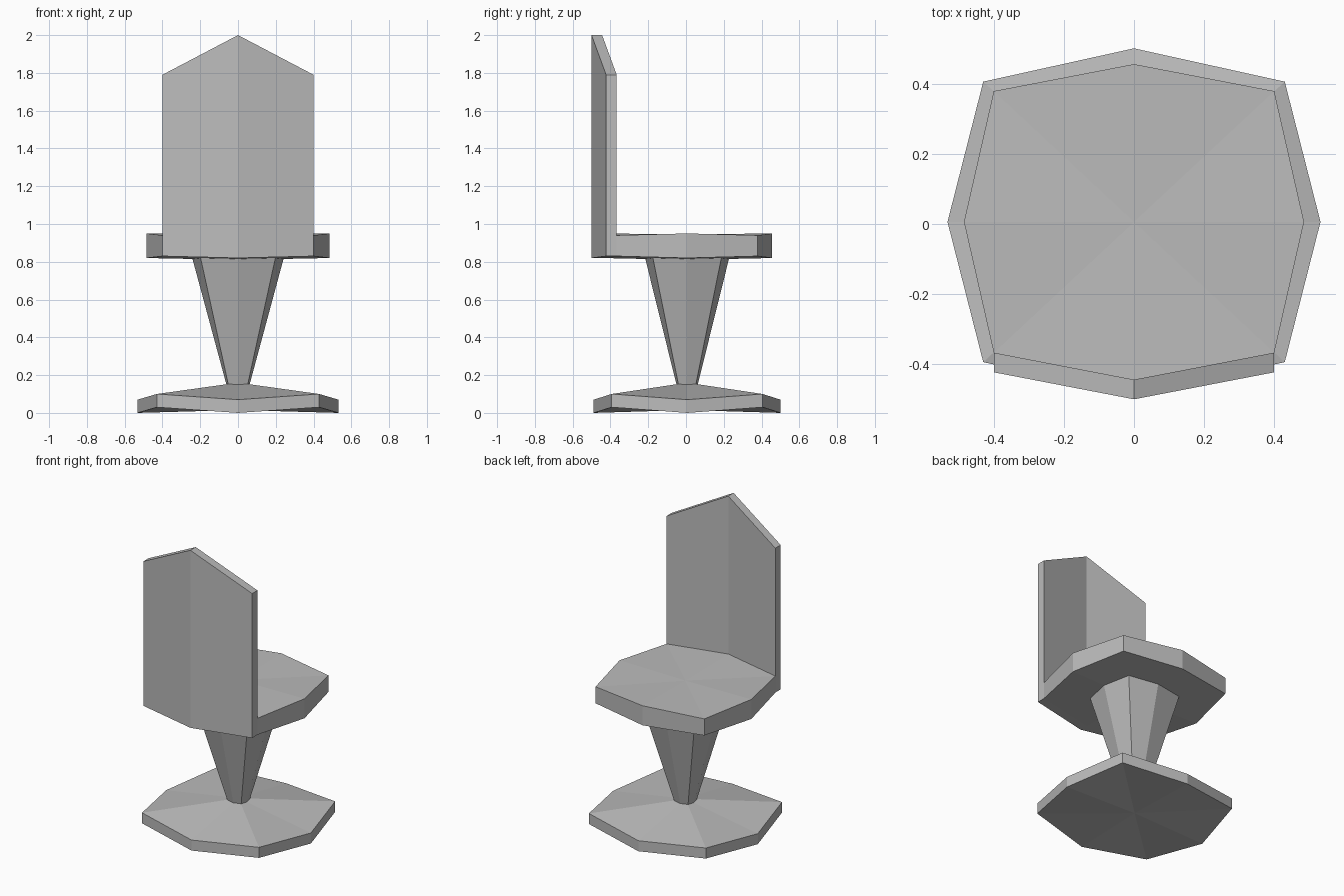
import bpy
import bmesh

cube = bpy.data.objects.get("Cube")
if cube:
    bpy.data.objects.remove(cube)

grey = bpy.data.materials.new("plain grey")
grey.use_nodes = True
colour = (0.5, 0.5, 0.5, 1)
grey.diffuse_color = colour
grey.node_tree.nodes["Principled BSDF"].inputs["Base Color"].default_value = colour

CENTRE_Y = 0.006


def finish(name, bm):
    bmesh.ops.recalc_face_normals(bm, faces=bm.faces)
    mesh = bpy.data.meshes.new(name)
    bm.to_mesh(mesh)
    bm.free()
    mesh.materials.append(grey)
    bpy.context.collection.objects.link(bpy.data.objects.new(name, mesh))


def octagon(bm, tip, corner, tip_z, corner_z):
    """Eight-sided ring whose corners may sit at another height than its tips."""
    (tx, ty), (cx, cy) = tip, corner
    ring = []
    for sx, sy in ((1, 0), (1, 1), (0, 1), (-1, 1), (-1, 0), (-1, -1), (0, -1), (1, -1)):
        diagonal = sx and sy
        x, y, z = (cx, cy, corner_z) if diagonal else (tx, ty, tip_z)
        ring.append(bm.verts.new((sx * x, CENTRE_Y + sy * y, z)))
    return ring


def loft(name, rings, low, high):
    """Join octagon rings and close both ends with fans to a centre point."""
    bm = bmesh.new()
    rings = [octagon(bm, *r) for r in rings]
    for a, b in zip(rings, rings[1:]):
        for i in range(8):
            j = (i + 1) % 8
            bm.faces.new((a[i], a[j], b[j], b[i]))
    for ring, z in ((rings[0], low), (rings[-1], high)):
        hub = bm.verts.new((0, CENTRE_Y, z))
        for i in range(8):
            bm.faces.new((ring[i], ring[(i + 1) % 8], hub))
    finish(name, bm)


# Foot: faceted disc rising to the stem
foot = ((0.532, 0.495), (0.43, 0.4))
loft("foot", [(*foot, 0.0, 0.03), (*foot, 0.07, 0.1)], 0.015, 0.16)

# Stem: tapered, widening towards the seat
loft("stem", [((0.06, 0.055), (0.05, 0.045), 0.145, 0.145),
              ((0.245, 0.225), (0.2, 0.183), 0.83, 0.83)], 0.145, 0.83)

# Seat: thick octagonal slab
seat = ((0.485, 0.45), (0.4, 0.373))
loft("seat", [(*seat, 0.82, 0.83), (*seat, 0.95, 0.94)], 0.81, 0.945)

# Backrest: folded panel with a peaked top, given thickness
bm = bmesh.new()
columns = [[bm.verts.new((x, y, z)) for z in heights] for x, y, heights in (
    (-0.4, -0.423, (0.83, 1.79)), (0, -0.5, (0.82, 2)), (0.4, -0.423, (0.83, 1.79)))]
for a, b in zip(columns, columns[1:]):
    bm.faces.new((a[0], b[0], b[1], a[1]))
extruded = bmesh.ops.extrude_face_region(bm, geom=bm.faces[:], use_keep_orig=True)
verts = [v for v in extruded["geom"] if isinstance(v, bmesh.types.BMVert)]
bmesh.ops.translate(bm, verts=verts, vec=(0, 0.056, 0))
finish("backrest", bm)
